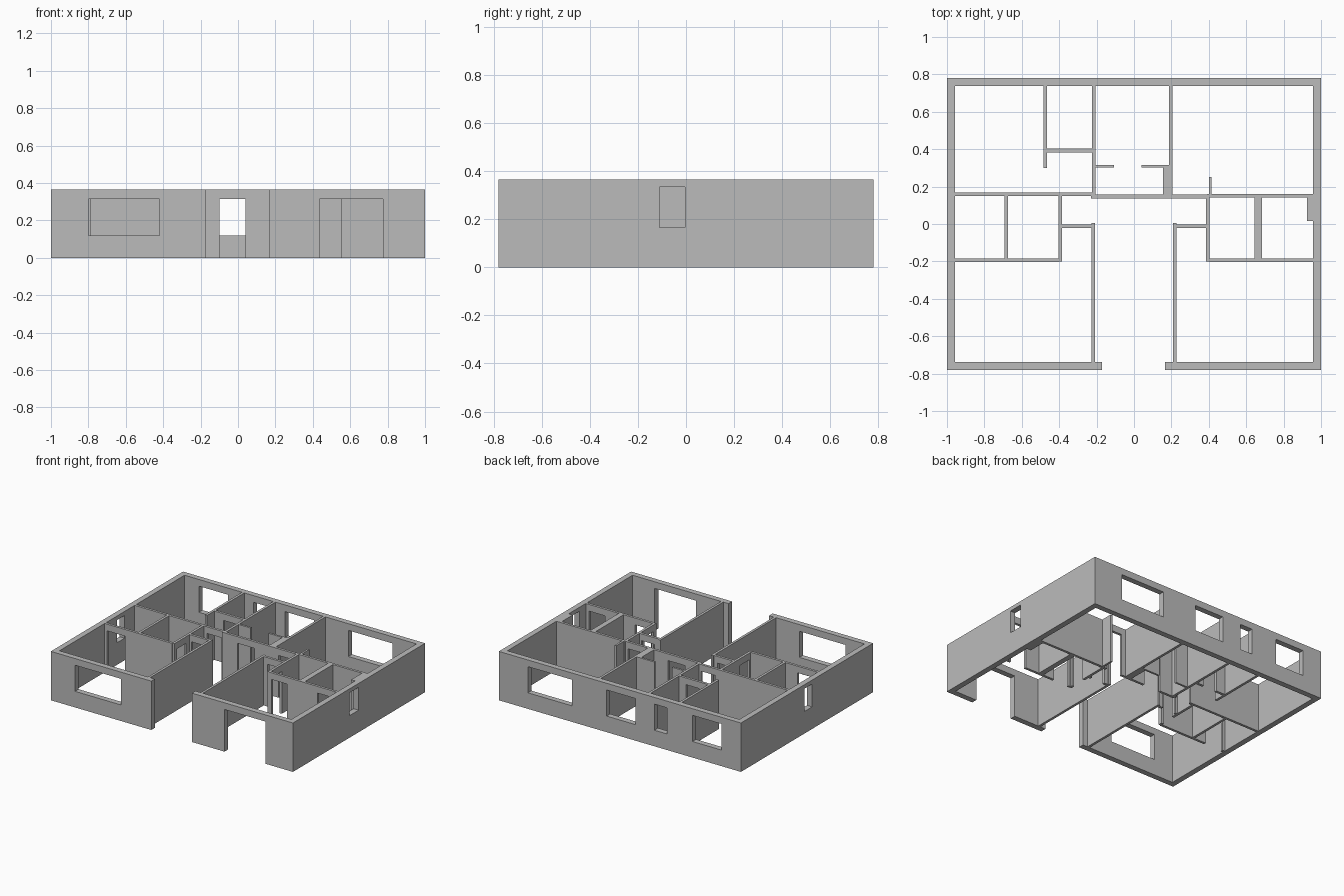
import bpy
import bmesh
from mathutils import Vector

cube = bpy.data.objects.get("Cube")
if cube:
    bpy.data.objects.remove(cube, do_unlink=True)

HEIGHT = 0.365
HEAD = 0.315      # top of doors and most windows
SILL = 0.12
THIN = 0.019      # partition thickness
THICK = 0.042     # outer wall thickness

plaster = bpy.data.materials.new("wall_grey")
plaster.use_nodes = True
grey = (0.5, 0.5, 0.5, 1)
plaster.diffuse_color = grey
plaster.node_tree.nodes["Principled BSDF"].inputs["Base Color"].default_value = grey


def door(a, b):
    return (a, b, 0, HEAD)


def window(a, b, low=SILL, high=HEAD):
    return (a, b, low, high)


def wall(name, axis, at, start, end, openings=(), thick=THIN):
    """Upright wall along an axis, centred on 'at', with rectangular openings."""
    us = sorted({start, end, *[u for o in openings for u in o[:2]]})
    zs = sorted({0, HEIGHT, *[z for o in openings for z in o[2:]]})
    side = at - thick / 2

    def point(u, z):
        return (u, side, z) if axis == "x" else (side, u, z)

    bm = bmesh.new()
    grid = {(u, z): bm.verts.new(point(u, z)) for u in us for z in zs}
    for u0, u1 in zip(us, us[1:]):
        for z0, z1 in zip(zs, zs[1:]):
            um, zm = (u0 + u1) / 2, (z0 + z1) / 2
            if any(a < um < b and c < zm < d for a, b, c, d in openings):
                continue
            bm.faces.new([grid[k] for k in ((u0, z0), (u1, z0), (u1, z1), (u0, z1))])
    loose = [v for v in bm.verts if not v.link_faces]
    bmesh.ops.delete(bm, geom=loose, context="VERTS")
    # Thicken the panel
    out = bmesh.ops.extrude_face_region(bm, geom=bm.faces[:], use_keep_orig=True)
    moved = [g for g in out["geom"] if isinstance(g, bmesh.types.BMVert)]
    shift = Vector((0, thick, 0)) if axis == "x" else Vector((thick, 0, 0))
    bmesh.ops.translate(bm, verts=moved, vec=shift)
    bmesh.ops.recalc_face_normals(bm, faces=bm.faces[:])
    bmesh.ops.dissolve_limit(bm, angle_limit=0.01, verts=bm.verts[:], edges=bm.edges[:])
    mesh = bpy.data.meshes.new(name)
    bm.to_mesh(mesh)
    bm.free()
    mesh.materials.append(plaster)
    obj = bpy.data.objects.new(name, mesh)
    bpy.context.collection.objects.link(obj)
    return obj


# Outer walls
X, Y = 1 - THICK / 2, 0.78 - THICK / 2
IN = 1 - THICK
INY = 0.78 - THICK
wall("outer_wall_left", "y", X, -0.78, 0.78, [window(-0.11, -0.005, 0.165, 0.335)], THICK)
wall("outer_wall_right", "y", -X, -0.78, 0.78, [window(-0.06, 0.03, 0.165, 0.335)], THICK)
wall("outer_wall_back", "x", Y, -IN, IN,
     [window(-0.84, -0.6), window(-0.39, -0.285), window(-0.13, 0.11), window(0.395, 0.76)], THICK)
wall("front_wall_right", "x", -Y, -IN, -0.17, [window(-0.8, -0.42)], THICK)
wall("front_wall_left", "x", -Y, 0.165, IN, [door(0.435, 0.775)], THICK)

# Entry hall and the walls that mirror around it
for side, s in (("left", 1), ("right", -1)):
    wall(f"entry_wall_{side}", "y", s * 0.218, -INY, 0.005)
    hall = sorted((s * 0.227, s * 0.39))
    wall(f"hall_wall_{side}", "x", -0.012, *hall, [door(*sorted((s * 0.26, s * 0.37)))])
    wall(f"bath_side_wall_{side}", "y", s * 0.395, -0.2, 0.15, [door(-0.17, -0.06)])

# Washroom walls facing the front rooms
wall("washroom_front_right", "x", -0.195, -IN, -0.4, [door(-0.94, -0.79)])
wall("washroom_front_left", "x", -0.195, 0.4, IN, [door(0.42, 0.55), door(0.8, 0.93)])
wall("washroom_divider_right", "y", -0.682, -0.19, 0.155)
wall("washroom_divider_left", "y", 0.665, -0.19, 0.15, thick=0.04)
wall("washroom_duct", "y", 0.942, 0.015, 0.155, thick=0.035)

# Long wall across the middle
wall("middle_wall_right", "x", 0.158, -IN, -0.21, [door(-0.36, -0.24)])
wall("middle_wall_centre", "x", 0.147, -0.23, 0.4, [door(-0.1, 0.04), door(0.24, 0.37)])
wall("middle_wall_left", "x", 0.152, 0.39, IN)
wall("living_stub_wall", "y", 0.408, 0.155, 0.25, thick=0.015)

# Back rooms
wall("bedroom_back_wall", "y", -0.474, 0.3, INY)
wall("bathroom_back_wall", "x", 0.393, -0.465, -0.22, [door(-0.39, -0.28)])
wall("kitchen_wall_right", "y", -0.216, 0.15, INY)
wall("kitchen_wall_left", "y", 0.196, 0.15, INY)
wall("kitchen_return_right", "x", 0.309, -0.21, -0.107, thick=0.015)
wall("kitchen_return_left", "x", 0.309, 0.04, 0.19, thick=0.015)
wall("kitchen_duct", "y", 0.171, 0.155, 0.302, thick=0.032)
